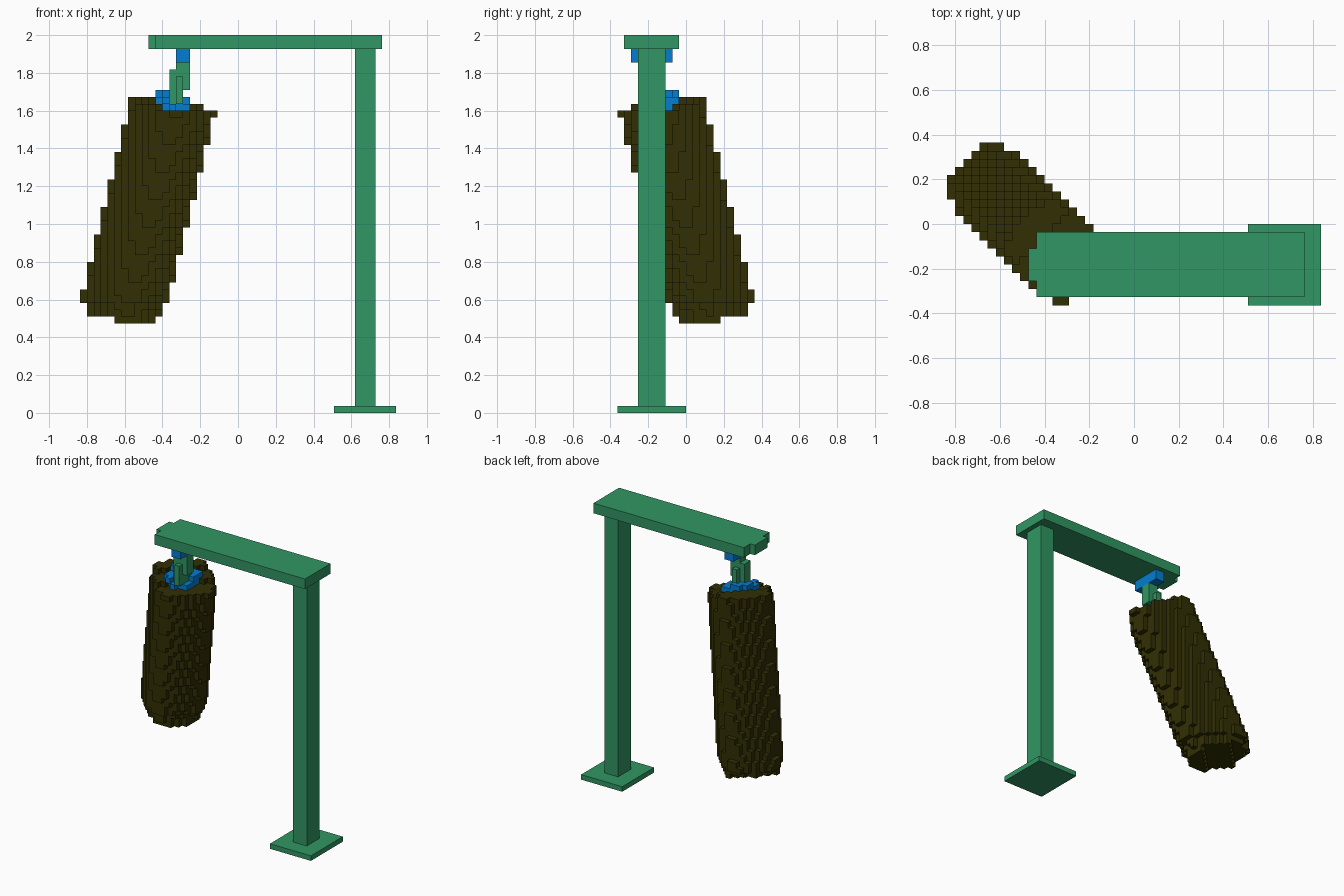
import bpy, bmesh, math
from mathutils import Vector

cube = bpy.data.objects.get("Cube")
if cube:
    bpy.data.objects.remove(cube, do_unlink=True)

V = 2 / 55  # edge of one block


def material(name, rgb):
    m = bpy.data.materials.new(name)
    m.use_nodes = True
    m.diffuse_color = (*rgb, 1)
    bsdf = next(n for n in m.node_tree.nodes if n.type == 'BSDF_PRINCIPLED')
    bsdf.inputs["Base Color"].default_value = (*rgb, 1)
    return m


green = material("green_paint", (0.03, 0.305, 0.125))
blue = material("blue_metal", (0.001, 0.205, 0.64))
brown = material("dark_leather", (0.031, 0.028, 0.001))


def add_object(name, bm, mat):
    mesh = bpy.data.meshes.new(name)
    bm.to_mesh(mesh)
    bm.free()
    mesh.materials.append(mat)
    obj = bpy.data.objects.new(name, mesh)
    bpy.context.collection.objects.link(obj)
    return obj


def box(name, x, y, z, mat):
    """Box given by its block ranges on each axis."""
    bm = bmesh.new()
    bmesh.ops.create_cube(bm, size=1)
    for v in bm.verts:
        v.co = Vector(r[0] if c < 0 else r[1] for c, r in zip(v.co, (x, y, z))) * V
    return add_object(name, bm, mat)


def blocks(name, inside, z_range, mat):
    """Skin of all blocks whose centre passes the inside test."""
    cells = {(i, j, k) for i in range(-23, 23) for j in range(-10, 10)
             for k in range(*z_range)
             if inside(*((c + 0.5) * V for c in (i, j, k)))}
    bm = bmesh.new()
    corners = {}

    def corner(p):
        if p not in corners:
            corners[p] = bm.verts.new(Vector(p) * V)
        return corners[p]

    for cell in cells:
        for axis in range(3):
            u, w = (axis + 1) % 3, (axis + 2) % 3
            for side in (0, 1):
                near = list(cell)
                near[axis] += 2 * side - 1
                if tuple(near) in cells:
                    continue
                quad = []
                for a, b in ((0, 0), (1, 0), (1, 1), (0, 1)):
                    p = list(cell)
                    p[axis] += side
                    p[u] += a
                    p[w] += b
                    quad.append(corner(tuple(p)))
                bm.faces.new(quad if side else quad[::-1])
    return add_object(name, bm, mat)


# Leaning axis shared by the bag and its collar
def offset(x, y, z):
    """Position relative to the axis, along and across the lean."""
    dx = x + 0.376 + 0.25 * (1.5 - z)
    dy = y + 0.10 - 0.25 * (1.5 - z)
    return (dy - dx) / math.sqrt(2), (dx + dy) / math.sqrt(2)


def in_collar(x, y, z):
    along, across = offset(x, y, z)
    return math.hypot(along, across) < 0.11 and 1.6 < z < 1.67 + 0.3 * along


def in_bag(x, y, z):
    along, across = offset(x, y, z)
    # rounded square section, narrower at the bottom rim
    r = (abs(along / 0.222) ** 3 + abs(across / 0.19) ** 3) ** (1 / 3)
    limit = 1 if z > 0.58 else 0.88
    return (r < limit and 0.51 + 0.2 * along < z < 1.63 + 0.25 * along
            and not in_collar(x, y, z))


# Stand
box("base_plate", (14, 23), (-10, 0), (0, 1), green)
box("post", (17, 20), (-7, -3), (1, 53), green)
box("top_beam", (-12, 21), (-9, -1), (53, 55), green)
box("beam_tip", (-13, -12), (-7, -3), (53, 55), green)

# Bracket and hanger
box("beam_bracket", (-9, -7), (-8, -2), (51, 53), blue)
box("hanger_core", (-9, -8), (-6, -4), (45, 51), green)
box("hanger_upper", (-8, -7), (-6, -4), (47, 51), green)
box("hanger_lower", (-10, -9), (-6, -4), (45, 50), green)
box("hanger_front", (-9, -8), (-7, -6), (45, 49), green)
box("hanger_back", (-9, -8), (-4, -3), (45, 49), green)

# Hanging bag
blocks("collar", in_collar, (43, 49), blue)
blocks("bag", in_bag, (11, 48), brown)
